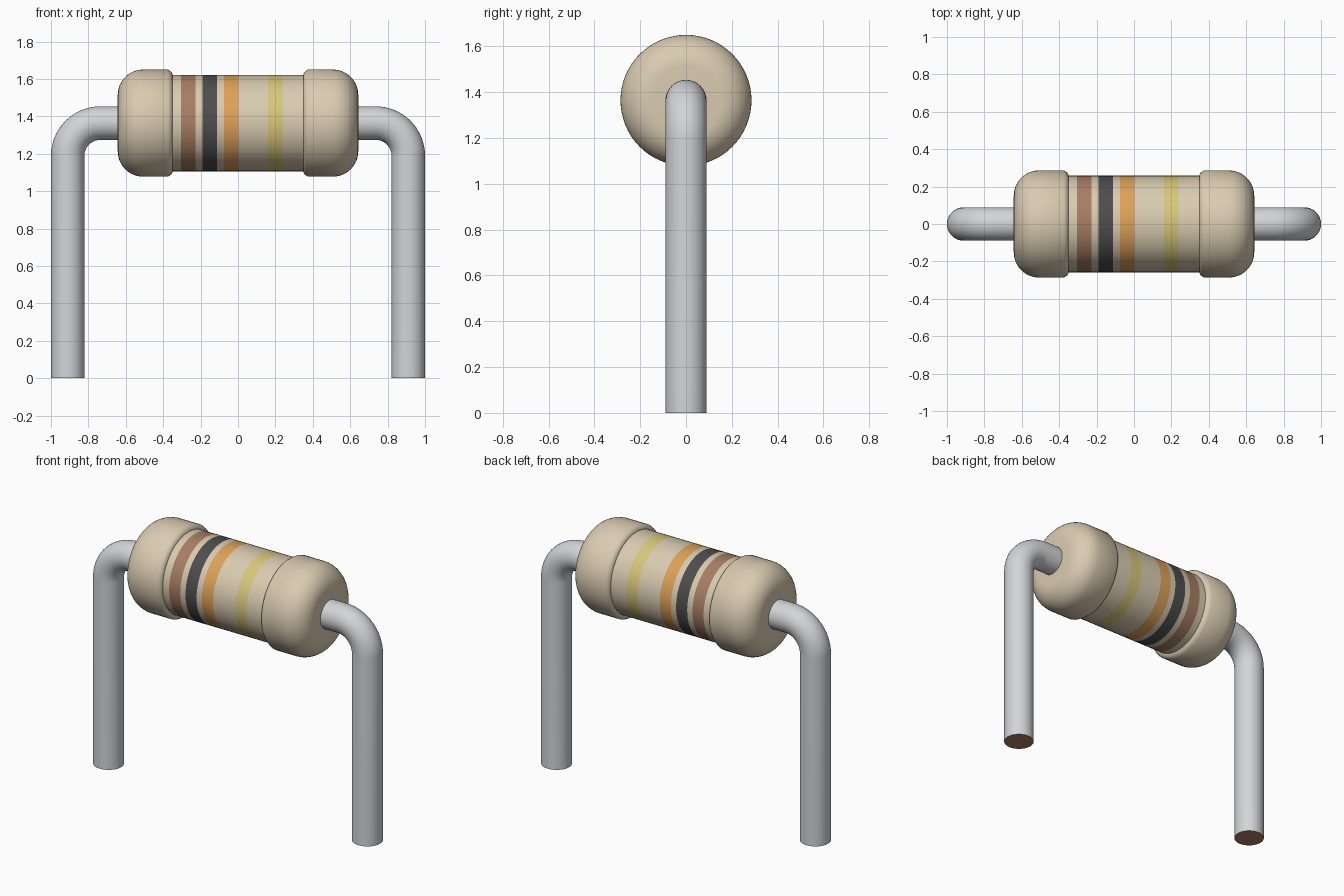
import bpy, bmesh
from math import sin, cos, pi, radians
from mathutils import Vector

cube = bpy.data.objects.get("Cube")
if cube:
    bpy.data.objects.remove(cube)

AXIS_Z = 1.364     # height of the body axis
BODY_R = 0.258
CAP_R = 0.286
WIRE_R = 0.0895


def material(name, rgb):
    m = bpy.data.materials.new(name)
    m.use_nodes = True
    m.diffuse_color = (*rgb, 1)
    m.node_tree.nodes["Principled BSDF"].inputs["Base Color"].default_value = (*rgb, 1)
    return m


beige = material("beige", (0.70, 0.60, 0.44))
brown = material("brown", (0.39, 0.21, 0.125))
black = material("black", (0.075, 0.075, 0.078))
orange = material("orange", (0.73, 0.36, 0.10))
yellow = material("yellow", (0.68, 0.57, 0.20))
metal = material("metal", (0.65, 0.66, 0.68))
copper = material("copper", (0.39, 0.21, 0.125))


def loft(name, rings, mats, side=1, segments=64, pick=None):
    """Skin circles given as (x, z, tilt, radius) lying around the xz path."""
    bm = bmesh.new()
    loops = []
    for x, z, tilt, r in rings:
        across = Vector((-sin(tilt), 0, cos(tilt)))
        loop = []
        for i in range(segments):
            a = 2 * pi * i / segments
            p = Vector((x, 0, z)) + r * (cos(a) * across + sin(a) * Vector((0, 1, 0)))
            loop.append(bm.verts.new((p.x * side, p.y, p.z)))
        loops.append(loop)
    for a, b in zip(loops, loops[1:]):
        for i in range(segments):
            j = (i + 1) % segments
            bm.faces.new((a[i], a[j], b[j], b[i]))
    bm.faces.new(loops[0])
    bm.faces.new(loops[-1])
    bmesh.ops.recalc_face_normals(bm, faces=bm.faces)
    if pick:
        for f in bm.faces:
            f.material_index = pick(f.calc_center_median())
    mesh = bpy.data.meshes.new(name)
    bm.to_mesh(mesh)
    bm.free()
    for m in mats:
        mesh.materials.append(m)
    obj = bpy.data.objects.new(name, mesh)
    bpy.context.collection.objects.link(obj)
    bpy.ops.object.select_all(action='DESELECT')
    obj.select_set(True)
    bpy.context.view_layer.objects.active = obj
    bpy.ops.object.shade_smooth_by_angle(angle=radians(35))


# Striped body: edge loops at each stripe border, coloured by position
stripes = [-0.265, -0.15, -0.035, 0.2]
HALF = 0.039
edges = [-0.45] + [c + d for c in stripes for d in (-HALF, HALF)] + [0.45]


def stripe_index(p):
    for i, c in enumerate(stripes):
        if abs(p.x - c) < HALF:
            return i + 1
    return 0


loft("body", [(x, AXIS_Z, 0, BODY_R) for x in edges],
     [beige, brown, black, orange, yellow], pick=stripe_index)

# Rounded end cap profile: small inner lip, straight wall, large outer round
ROUND = 0.135
END = 0.643
cap = [(0.349, BODY_R - 0.01), (0.349, 0.262), (0.358, 0.276), (0.374, CAP_R)]
for k in range(13):
    a = pi / 2 * k / 12
    cap.append((END - ROUND + ROUND * sin(a), CAP_R - ROUND + ROUND * cos(a)))

# Wire path: out of the cap, round the bend, down to the ground
BEND = 0.175
WIRE_X = 1 - WIRE_R
wire = [(0.6, AXIS_Z, 0, WIRE_R)]
for k in range(17):
    a = pi / 2 * k / 16
    wire.append((WIRE_X - BEND + BEND * sin(a), AXIS_Z - BEND + BEND * cos(a), -a, WIRE_R))
wire.append((WIRE_X, 0, -pi / 2, WIRE_R))

for label, side in (("left", 1), ("right", -1)):
    loft(label + "_cap", [(x, AXIS_Z, 0, r) for x, r in cap], [beige], side)
    loft(label + "_wire", wire, [metal, copper], side, 40,
         pick=lambda p: int(p.z < 0.001))
